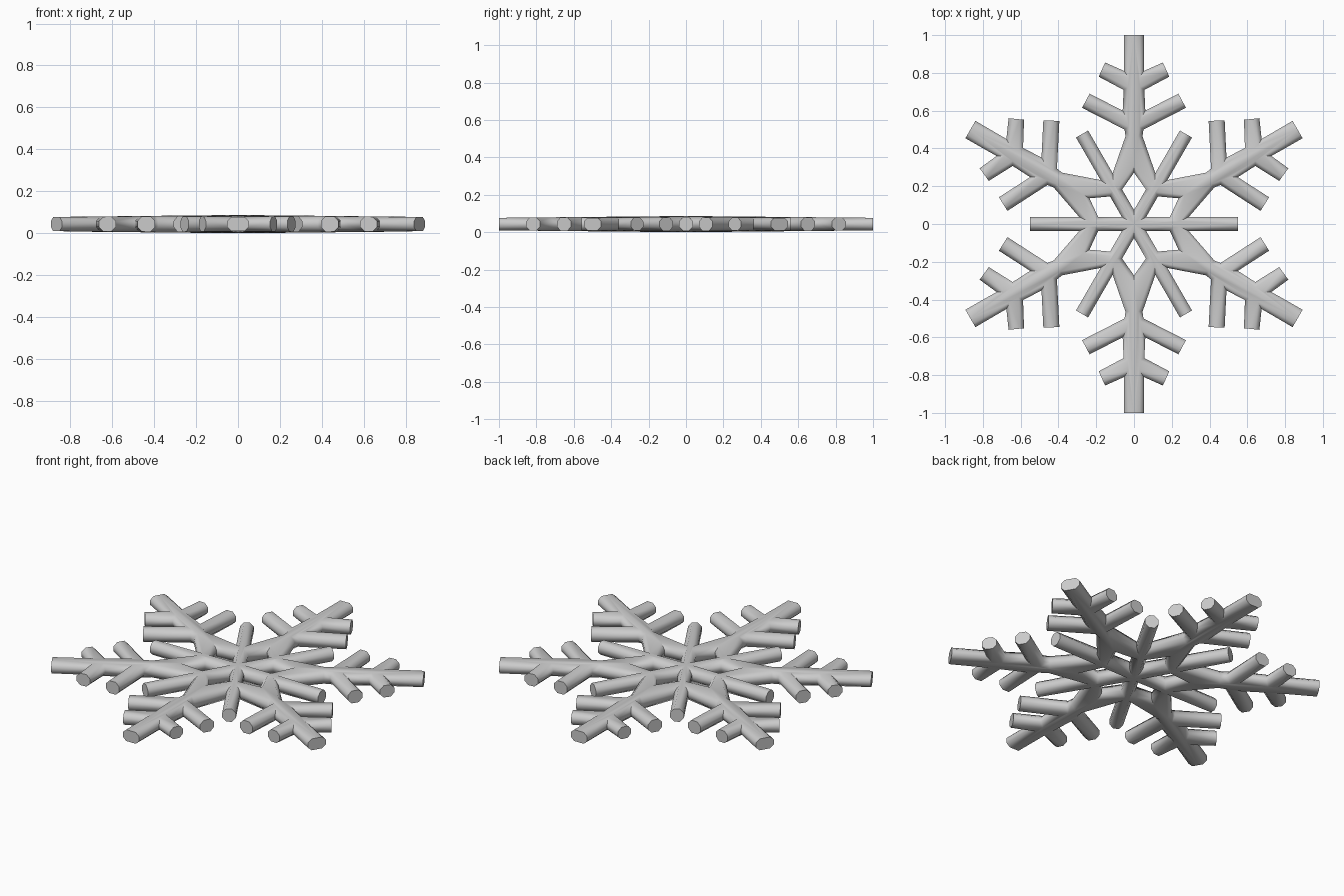
import bpy, bmesh
from math import radians
from mathutils import Vector, Matrix

if "Cube" in bpy.data.objects:
    bpy.data.objects.remove(bpy.data.objects["Cube"])

INSET = 0.022      # width of the chamfer seen from above
BAND = 0.014       # half height of the vertical side band
ZMID = 0.0435

def spoke(s, off):
    # point on the short spoke that lies at 60 degrees
    return (s * 0.5 - off * 0.866, s * 0.866 + off * 0.5)

# one twelfth of the flake: (point, kind of the edge that starts there)
# e = flat cut end, c = chamfered side, a = symmetry axis
profile = [
    ((0, 1.0), 'e'), ((0.053, 1.0), 'c'), ((0.052, 0.81), 'c'),
    ((0.153, 0.855), 'e'), ((0.187, 0.78), 'c'), ((0.055, 0.71), 'c'),
    ((0.060, 0.60), 'c'), ((0.235, 0.69), 'e'), ((0.275, 0.615), 'c'),
    ((0.050, 0.50), 'c'), ((0.045, 0.465), 'c'), (spoke(0.29, 0.037), 'c'),
    (spoke(0.55, 0.037), 'e'), (spoke(0.55, 0), 'a'), ((0, 0), 'a'),
    ((0, 0.074), 'c'), (spoke(0.19, 0.037), 'c'), ((0, 0.272), 'a'),
]
pts = [Vector(p) for p, k in profile]
kinds = [k for p, k in profile]
n = len(pts)

def inset_point(i):
    # meet of the two neighbouring edges after moving chamfered ones inward
    lines = []
    for a in (i - 1, i):
        a %= n
        d = (pts[(a + 1) % n] - pts[a]).normalized()
        nor = Vector((d.y, -d.x))
        lines.append((nor, nor.dot(pts[a]) + (INSET if kinds[a] == 'c' else 0)))
    (n1, c1), (n2, c2) = lines
    det = n1.x * n2.y - n1.y * n2.x
    return Vector(((c1 * n2.y - c2 * n1.y) / det, (n1.x * c2 - n2.x * c1) / det))

inner = [inset_point(i) for i in range(n)]

def half_thick(p):
    return 0.0435 - 0.010 * min(1, p.length)

# stacked outlines: bottom, lower band, upper band, top
rings = [
    [Vector((p.x, p.y, ZMID - half_thick(p))) for p in inner],
    [Vector((p.x, p.y, ZMID - BAND)) for p in pts],
    [Vector((p.x, p.y, ZMID + BAND)) for p in pts],
    [Vector((p.x, p.y, ZMID + half_thick(p))) for p in inner],
]

bm = bmesh.new()
for k in range(6):
    for sx in (1, -1):
        m = Matrix.Rotation(radians(60 * k), 4, 'Z') @ Matrix.Diagonal((sx, 1, 1, 1))
        v = [[bm.verts.new(m @ p) for p in ring] for ring in rings]
        bm.faces.new(v[0])
        bm.faces.new(v[3])
        for i in range(n):
            if kinds[i] == 'a':
                continue
            j = (i + 1) % n
            for lo, hi in zip(v, v[1:]):
                bm.faces.new((lo[i], lo[j], hi[j], hi[i]))

# weld the twelve sectors together
bmesh.ops.remove_doubles(bm, verts=bm.verts, dist=0.0003)
bmesh.ops.triangulate(bm, faces=[f for f in bm.faces if len(f.verts) > 4])
bmesh.ops.recalc_face_normals(bm, faces=bm.faces)
mesh = bpy.data.meshes.new("snowflake")
bm.to_mesh(mesh)
bm.free()
flake = bpy.data.objects.new("snowflake", mesh)
bpy.context.collection.objects.link(flake)
bpy.context.view_layer.objects.active = flake
flake.select_set(True)
bpy.ops.object.shade_smooth_by_angle(angle=radians(58))
